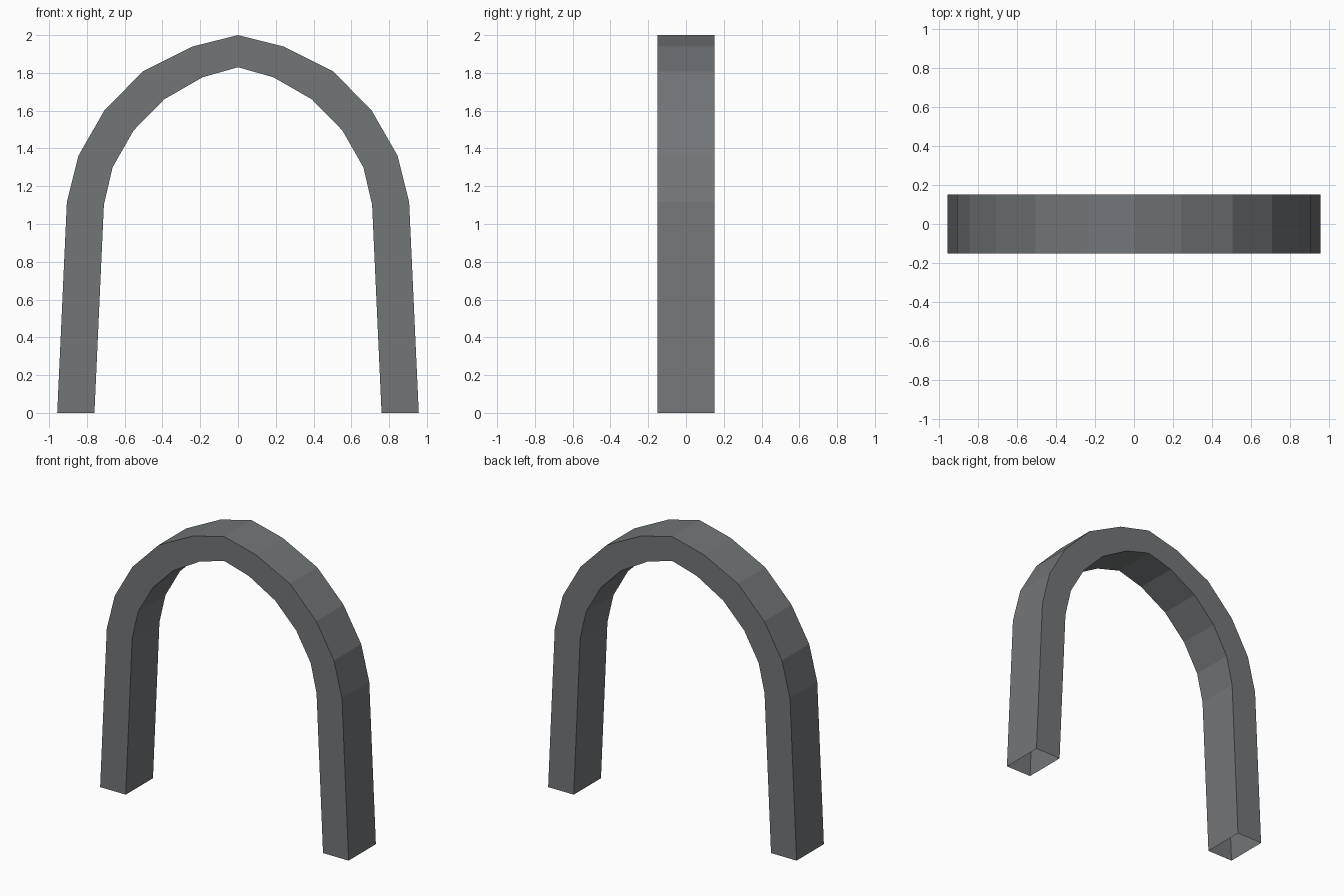
import bpy, bmesh

if "Cube" in bpy.data.objects:
    bpy.data.objects.remove(bpy.data.objects["Cube"])

HALF_DEPTH = 0.15

# Right half of the arch, foot to crown: (outer x, outer z, inner x, inner z)
half = [
    (0.957, 0.0, 0.76, 0.0),
    (0.906, 1.117, 0.71, 1.102),
    (0.844, 1.363, 0.664, 1.30),
    (0.708, 1.60, 0.553, 1.495),
    (0.505, 1.807, 0.391, 1.66),
    (0.24, 1.94, 0.187, 1.777),
    (0.0, 2.0, 0.0, 1.83),
]
# Mirror to the left half
stations = half + [(-ox, oz, -ix, iz) for ox, oz, ix, iz in reversed(half[:-1])]

# Single dark grey colour
grey = bpy.data.materials.new("dark grey stone")
grey.diffuse_color = (0.17, 0.18, 0.187, 1.0)
grey.use_nodes = True
grey.node_tree.nodes["Principled BSDF"].inputs["Base Color"].default_value = grey.diffuse_color

# Arch: a rectangular tube with open feet
bm = bmesh.new()
rings = []
for ox, oz, ix, iz in stations:
    corners = [(ox, -HALF_DEPTH, oz), (ox, HALF_DEPTH, oz),
               (ix, HALF_DEPTH, iz), (ix, -HALF_DEPTH, iz)]
    rings.append([bm.verts.new(c) for c in corners])
for a, b in zip(rings, rings[1:]):
    for i in range(4):
        j = (i + 1) % 4
        bm.faces.new((a[i], a[j], b[j], b[i]))
bmesh.ops.recalc_face_normals(bm, faces=bm.faces)

mesh = bpy.data.meshes.new("arch")
bm.to_mesh(mesh)
bm.free()
mesh.materials.append(grey)
bpy.context.collection.objects.link(bpy.data.objects.new("arch", mesh))
